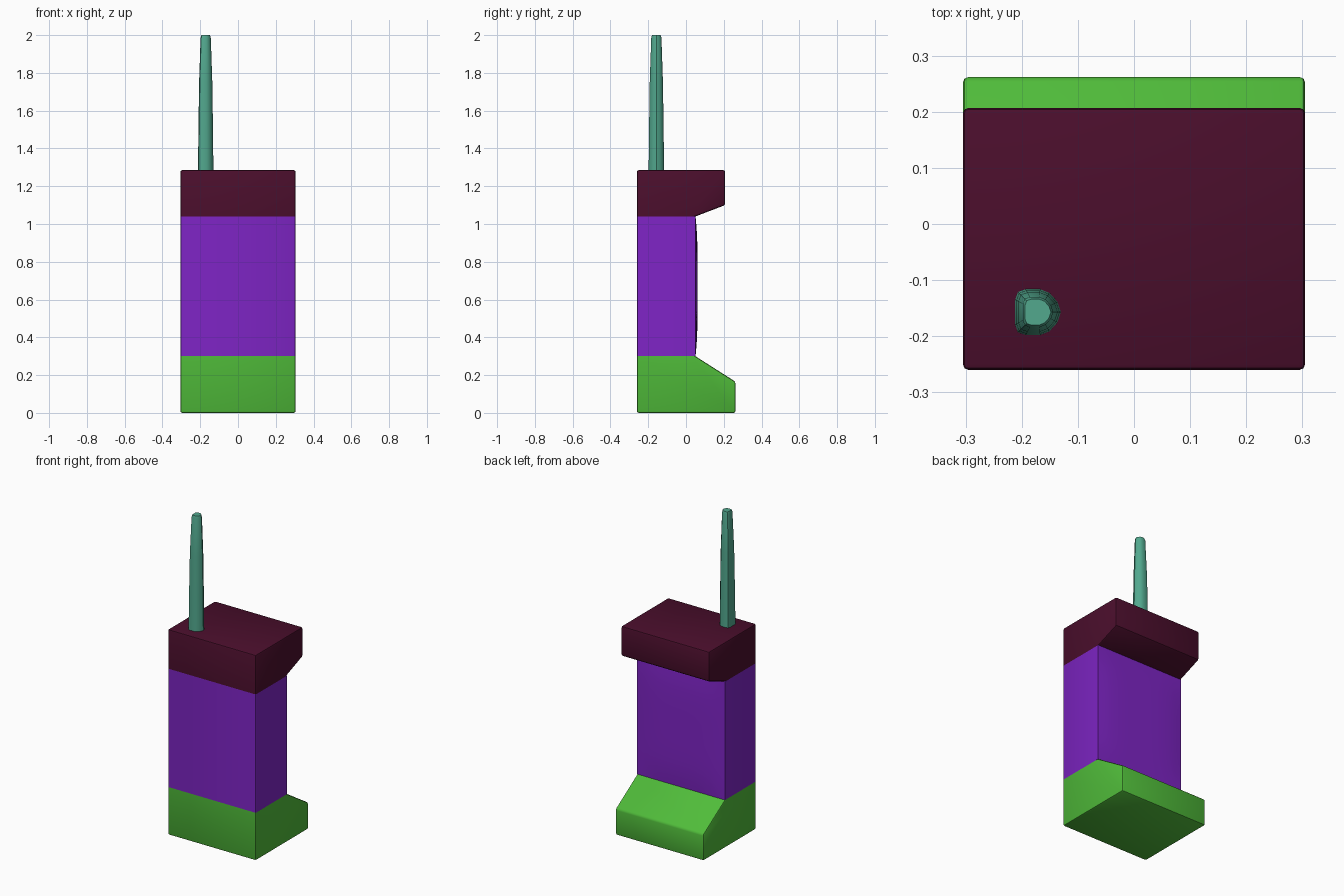
import bpy
import bmesh
import math

if "Cube" in bpy.data.objects:
    bpy.data.objects.remove(bpy.data.objects["Cube"], do_unlink=True)

HALF_W, FRONT, NECK = 0.305, -0.26, 0.05
LOW, HIGH, TOP = 0.30, 1.04, 1.285


def material(name, rgb):
    mat = bpy.data.materials.new(name)
    mat.use_nodes = True
    color = (*rgb, 1)
    mat.diffuse_color = color
    mat.node_tree.nodes["Principled BSDF"].inputs["Base Color"].default_value = color
    return mat


def finish(name, bm, mat):
    bmesh.ops.recalc_face_normals(bm, faces=bm.faces)
    mesh = bpy.data.meshes.new(name)
    bm.to_mesh(mesh)
    bm.free()
    mesh.materials.append(mat)
    obj = bpy.data.objects.new(name, mesh)
    bpy.context.collection.objects.link(obj)
    bpy.ops.object.select_all(action="DESELECT")
    obj.select_set(True)
    bpy.context.view_layer.objects.active = obj
    bpy.ops.object.shade_smooth_by_angle(angle=math.radians(30))
    return obj


def loft(bm, rings):
    """Skin a list of closed rings and cap both ends."""
    loops = [[bm.verts.new(p) for p in ring] for ring in rings]
    for a, b in zip(loops, loops[1:]):
        for i in range(len(a)):
            j = (i + 1) % len(a)
            bm.faces.new((a[i], a[j], b[j], b[i]))
    bm.faces.new(loops[0])
    bm.faces.new(loops[-1])


def block(name, profile, mat, rounded):
    """Extrude a side profile across the width and round chosen edges."""
    bm = bmesh.new()
    loft(bm, [[(x, y, z) for y, z in profile] for x in (-HALF_W, HALF_W)])
    edges = [e for e in bm.edges if rounded(*(v.co for v in e.verts))]
    bmesh.ops.bevel(bm, geom=edges, offset=0.01, segments=2, profile=0.5,
                    affect="EDGES", clamp_overlap=True)
    return finish(name, bm, mat)


def outside(joint):
    return lambda a, b: not (abs(a.z - joint) < 1e-4 and abs(b.z - joint) < 1e-4)


green = material("green", (0.08, 0.50, 0.042))
purple = material("purple", (0.209, 0.018, 0.558))
maroon = material("dark maroon", (0.069, 0.0044, 0.025))
teal = material("teal", (0.084, 0.392, 0.27))

# Wedge-backed base and overhanging head
block("base", [(FRONT, 0), (0.262, 0), (0.262, 0.165), (NECK, LOW), (FRONT, LOW)],
      green, outside(LOW))
block("head", [(FRONT, HIGH), (NECK, HIGH), (0.207, 1.10), (0.207, TOP), (FRONT, TOP)],
      maroon, outside(HIGH))

# Middle body, rounded along its front corners
block("body", [(FRONT, LOW), (NECK, LOW), (NECK, HIGH), (FRONT, HIGH)], purple,
      lambda a, b: abs(a.z - b.z) > 0.1 and a.y < 0)

# Slightly crowned rear panel
bm = bmesh.new()
bmesh.ops.create_grid(bm, x_segments=12, y_segments=12, size=1)
for v in bm.verts:
    u, w = v.co.x, v.co.y
    swell = 0.011 * (1 - u ** 4) * (1 - w ** 4)
    v.co = (u * HALF_W, NECK + 0.0005 + swell, (LOW + HIGH) / 2 + w * (HIGH - LOW) / 2)
panel = finish("rear_panel", bm, purple)
if panel.data.polygons[0].normal.y < 0:
    panel.data.flip_normals()

# Tapered antenna with a flat left-hand side and rounded right-hand side
half = [(-1, 0.55), (-0.88, 0.88), (-0.55, 1), (0.1, 1), (0.5, 0.84), (0.85, 0.45)]
section = half + [(1, 0)] + [(x, -y) for x, y in reversed(half)]
levels = [(TOP - 0.02, 0.041), (1.5, 0.0385), (1.75, 0.035), (1.985, 0.027), (2.0, 0.023)]
bm = bmesh.new()
loft(bm, [[(-0.171 + x * r, -0.157 + y * r, z) for x, y in section] for z, r in levels])
finish("antenna", bm, teal)
